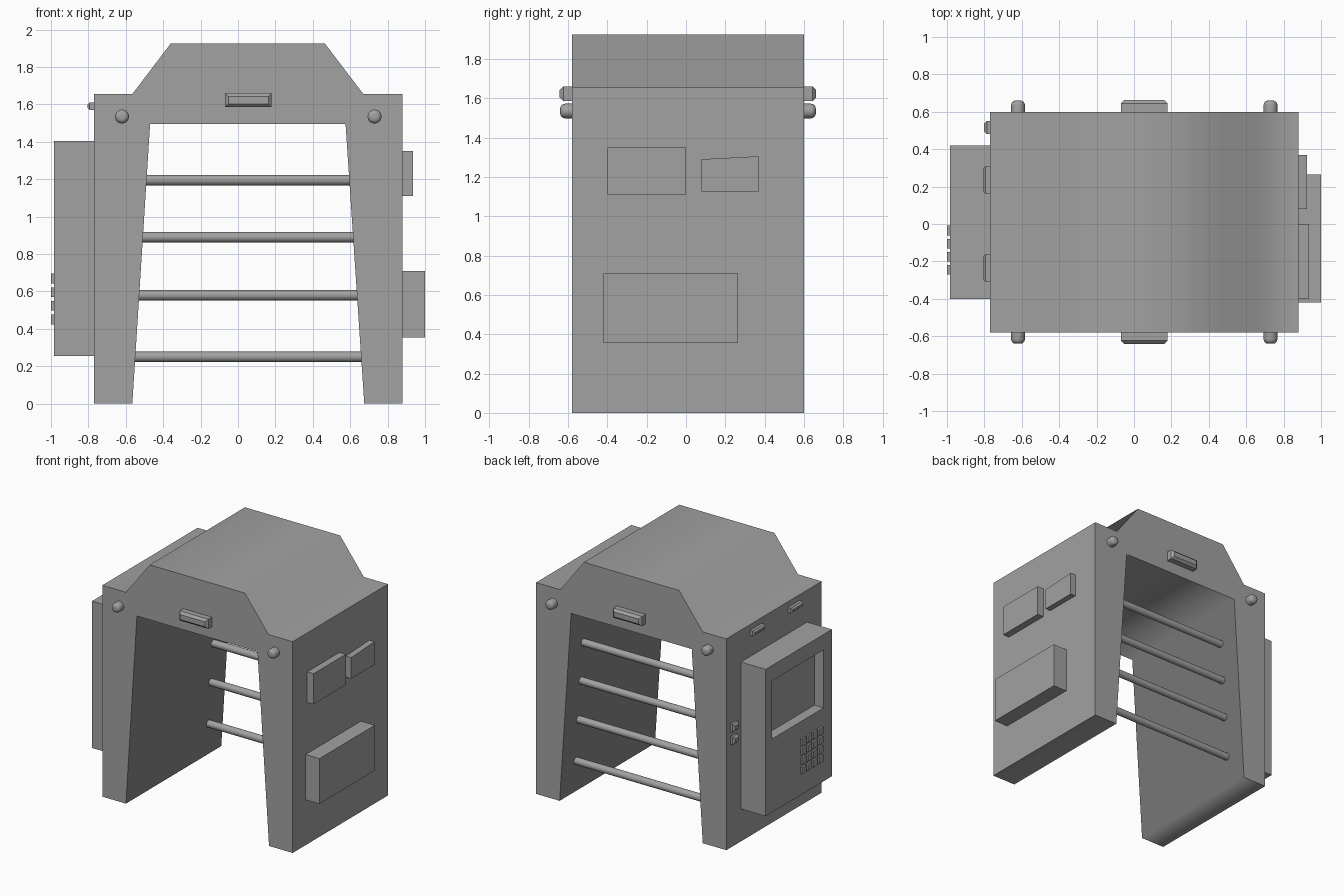
import bpy, bmesh, math
from mathutils import Vector, Matrix

if "Cube" in bpy.data.objects:
    bpy.data.objects.remove(bpy.data.objects["Cube"], do_unlink=True)

GREY = (0.36, 0.36, 0.36, 1)
mat = bpy.data.materials.new("plain_grey")
mat.use_nodes = True
mat.diffuse_color = GREY
mat.node_tree.nodes["Principled BSDF"].inputs["Base Color"].default_value = GREY


def finish(name, bm, smooth=None):
    bmesh.ops.recalc_face_normals(bm, faces=bm.faces)
    mesh = bpy.data.meshes.new(name)
    bm.to_mesh(mesh)
    bm.free()
    mesh.materials.append(mat)
    ob = bpy.data.objects.new(name, mesh)
    bpy.context.collection.objects.link(ob)
    if smooth:
        bpy.ops.object.select_all(action="DESELECT")
        ob.select_set(True)
        bpy.context.view_layer.objects.active = ob
        bpy.ops.object.shade_smooth_by_angle(angle=math.radians(smooth))
    return ob


def prism(name, points, offset, smooth=None):
    """Extrude a closed 3D outline along an offset."""
    bm = bmesh.new()
    face = bm.faces.new([bm.verts.new(p) for p in points])
    out = bmesh.ops.extrude_face_region(bm, geom=[face], use_keep_orig=True)
    moved = [v for v in out["geom"] if isinstance(v, bmesh.types.BMVert)]
    bmesh.ops.translate(bm, vec=offset, verts=moved)
    return finish(name, bm, smooth)


def box_mesh(lo, hi):
    bm = bmesh.new()
    lo, hi = Vector(lo), Vector(hi)
    bmesh.ops.create_cube(bm, size=1, matrix=Matrix.Translation((lo + hi) / 2)
                          @ Matrix.Diagonal((*(hi - lo), 1)))
    bm.normal_update()
    return bm


def facing(bm, direction):
    return max(bm.faces, key=lambda f: f.normal.dot(Vector(direction)))


def box(name, lo, hi, chamfer_dir=None, chamfer=0.015):
    bm = box_mesh(lo, hi)
    if chamfer_dir:
        bmesh.ops.bevel(bm, geom=list(facing(bm, chamfer_dir).edges), offset=chamfer,
                        segments=1, affect="EDGES")
    return finish(name, bm)


# Arch-shaped body
half_top = [(-.77, 0), (-.77, 1.655), (-.565, 1.655), (-.36, 1.925),
            (.465, 1.925), (.67, 1.655), (.88, 1.655), (.88, 0),
            (.675, 0), (.575, 1.495), (-.47, 1.495), (-.565, 0)]
prism("arch_body", [(x, -.58, z) for x, z in half_top], (0, 1.18, 0), 88)

# Cross bars between the legs
for i, z in enumerate((.25, .58, .89, 1.195)):
    lean = (1.495 - z) * .065 + .02
    left, right = -.47 - lean, .575 + lean
    bm = bmesh.new()
    place = Matrix.Translation(((left + right) / 2, .42, z)) @ Matrix.Rotation(math.pi / 2, 4, "Y")
    bmesh.ops.create_cone(bm, cap_ends=True, segments=24, radius1=.028, radius2=.028,
                          depth=right - left, matrix=place)
    finish(f"cross_bar_{i + 1}", bm, 40)

# Lamps and rounded knobs on the front and back
for label, y, s in (("front", -.58, -1), ("back", .6, 1)):
    ends = sorted((y - s * .01, y + s * .062))
    box(f"{label}_lamp", (-.07, ends[0], 1.585), (.18, ends[1], 1.66), (0, s, 0), .018)
    for side, x in (("right", -.62), ("left", .73)):
        bm = bmesh.new()
        place = Matrix.Translation((x, y + s * .025, 1.535)) @ Matrix.Rotation(math.pi / 2, 4, "X")
        bmesh.ops.create_cone(bm, cap_ends=True, segments=24, radius1=.037, radius2=.037,
                              depth=.07, matrix=place)
        bm.normal_update()
        bmesh.ops.bevel(bm, geom=list(facing(bm, (0, s, 0)).edges), offset=.024,
                        segments=4, profile=.5, affect="EDGES")
        finish(f"{label}_{side}_knob", bm, 50)

# Small lamps high on the right side
for label, y in (("front", -.235), ("back", .235)):
    box(f"side_lamp_{label}", (-.805, y - .075, 1.57), (-.76, y + .075, 1.61), (-1, 0, 0), .012)

# Push buttons on the right side
for i, z in enumerate((.84, .94)):
    box(f"push_button_{i + 1}", (-.802, .48, z - .03), (-.76, .55, z + .03), (-1, 0, 0), .015)

# Control cabinet with a sunken screen
bm = box_mesh((-.985, -.4, .255), (-.76, .42, 1.405))
screen = facing(bm, (-1, 0, 0))
bmesh.ops.inset_individual(bm, faces=[screen], thickness=.08)
mid = screen.calc_center_median()
for v in screen.verts:
    v.co.y = .34 if v.co.y > mid.y else -.295
    v.co.z = 1.285 if v.co.z > mid.z else .83
sunk = bmesh.ops.extrude_discrete_faces(bm, faces=[screen])["faces"][0]
bmesh.ops.translate(bm, vec=(.08, 0, 0), verts=sunk.verts)
finish("control_cabinet", bm)

# Keypad
for row in range(4):
    for col in range(4):
        y, z = -.035 - col * .07, .45 + row * .073
        box(f"key_{row + 1}_{col + 1}", (-1, y - .026, z - .026), (-.98, y + .026, z + .026))

# Equipment boxes on the left side
box("upper_box", (.87, -.4, 1.11), (.935, 0, 1.35))
box("lower_box", (.87, -.42, .355), (1, .265, .71))
prism("small_box", [(.87, .08, 1.125), (.87, .37, 1.125), (.87, .37, 1.305), (.87, .08, 1.29)],
      (.055, 0, 0))
